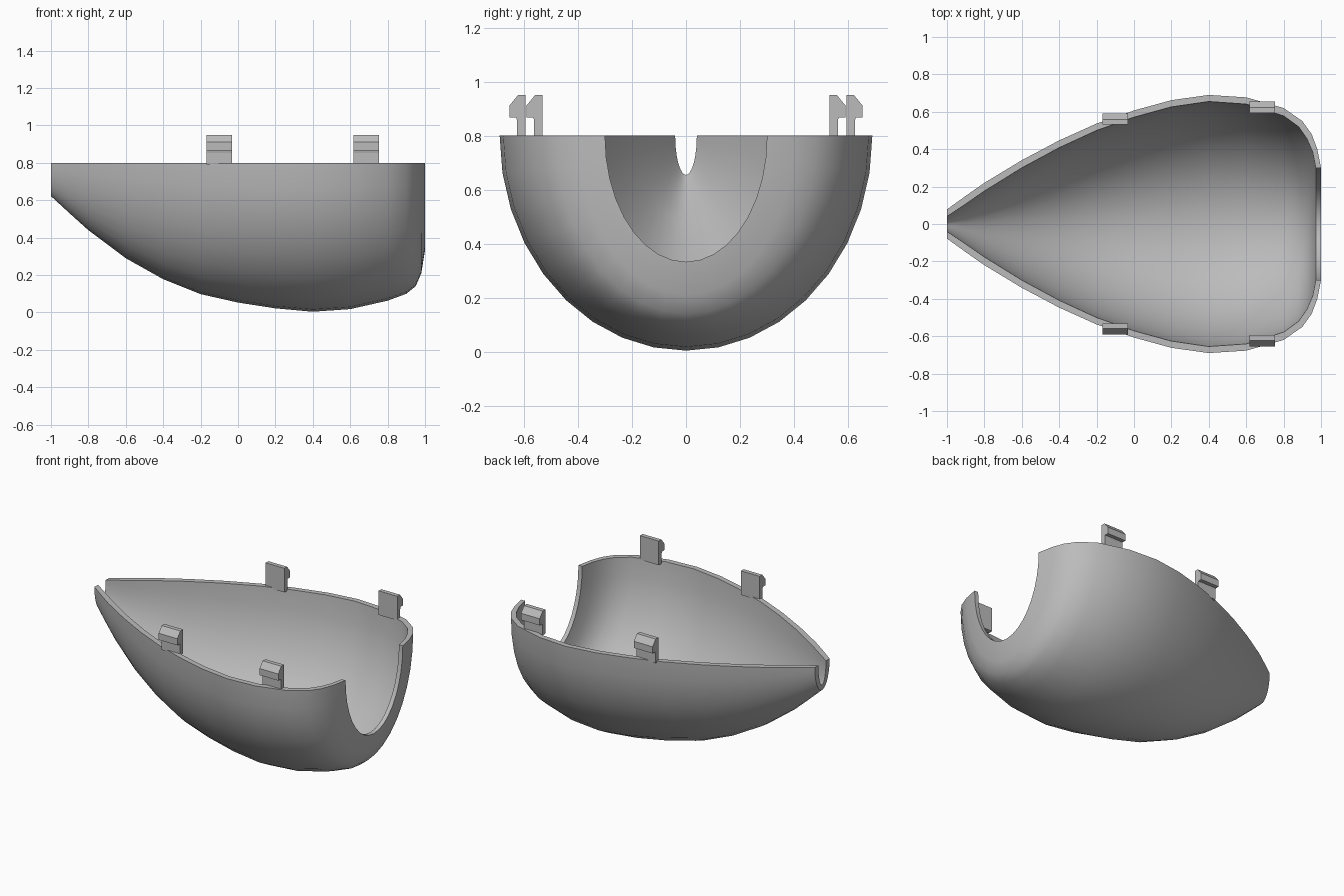
import bpy, bmesh, math

cube = bpy.data.objects.get("Cube")
if cube:
    bpy.data.objects.remove(cube)

RIM = 0.8        # height of the open rim
SEGMENTS = 18    # sides of each half-ellipse rib

grey = bpy.data.materials.new("plain grey")
grey.use_nodes = True
color = (0.5, 0.5, 0.5, 1)
grey.diffuse_color = color
grey.node_tree.nodes["Principled BSDF"].inputs["Base Color"].default_value = color


def add_object(name, bm):
    bmesh.ops.recalc_face_normals(bm, faces=bm.faces)
    mesh = bpy.data.meshes.new(name)
    bm.to_mesh(mesh)
    bm.free()
    mesh.materials.append(grey)
    obj = bpy.data.objects.new(name, mesh)
    bpy.context.collection.objects.link(obj)
    return obj


def rib(bm, x, half_width, depth):
    angles = [math.pi * i / SEGMENTS for i in range(SEGMENTS + 1)]
    return [bm.verts.new((x, half_width * math.cos(a), RIM - depth * math.sin(a)))
            for a in angles]


# Shell stations: x, half width, depth
outer = [(-1, .078, .178), (-.9, .15, .27), (-.8, .22, .36), (-.6, .341, .51),
         (-.4, .447, .622), (-.2, .537, .702), (0, .607, .747), (.2, .662, .778),
         (.4, .69, .796), (.6, .677, .782), (.8, .62, .737), (.9, .55, .70),
         (.95, .48, .66), (.98, .40, .59), (1, .30, .467)]
inner = [(-1, .04, .145), (-.9, .107, .235), (-.8, .176, .323), (-.6, .3, .475),
         (-.4, .408, .589), (-.2, .5, .67), (0, .571, .716), (.2, .626, .747),
         (.4, .655, .764), (.6, .641, .75), (.8, .578, .705), (.88, .52, .665),
         (.925, .455, .62), (.955, .385, .555), (.972, .30, .467)]

# Hull shell: ribs run along the outside, through the round end opening and back inside
bm = bmesh.new()
out_ribs = [rib(bm, *row) for row in outer]
in_ribs = [rib(bm, *row) for row in inner]
loop = out_ribs + in_ribs[::-1]
for a, b in zip(loop, loop[1:] + loop[:1]):
    for i in range(SEGMENTS):
        bm.faces.new((a[i], a[i + 1], b[i + 1], b[i]))
# Flat rim on both sides
for i in range(len(outer) - 1):
    for side in (0, SEGMENTS):
        bm.faces.new((out_ribs[i][side], out_ribs[i + 1][side],
                      in_ribs[i + 1][side], in_ribs[i][side]))
hull = add_object("hull_shell", bm)
bpy.ops.object.select_all(action='DESELECT')
hull.select_set(True)
bpy.context.view_layer.objects.active = hull
bpy.ops.object.shade_smooth_by_angle(angle=math.radians(40))

# Snap clips: flat inner face, hook pointing outward
clip_profile = [(0, .79), (.031, .79), (.031, .853), (.034, .867), (.06, .867),
                (.06, .911), (.028, .95), (0, .95)]


def add_clip(name, x, y, side, width=.137):
    bm = bmesh.new()
    ends = [[bm.verts.new((x + s * width / 2, side * (y + py), pz))
             for py, pz in clip_profile] for s in (-1, 1)]
    bm.faces.new(ends[0])
    bm.faces.new(ends[1])
    count = len(clip_profile)
    for i in range(count):
        j = (i + 1) % count
        bm.faces.new((ends[0][i], ends[0][j], ends[1][j], ends[1][i]))
    add_object(name, bm)


for side, label in ((-1, "front"), (1, "back")):
    add_clip(label + "_clip_narrow_end", -.1, .531, side)
    add_clip(label + "_clip_wide_end", .685, .594, side)
